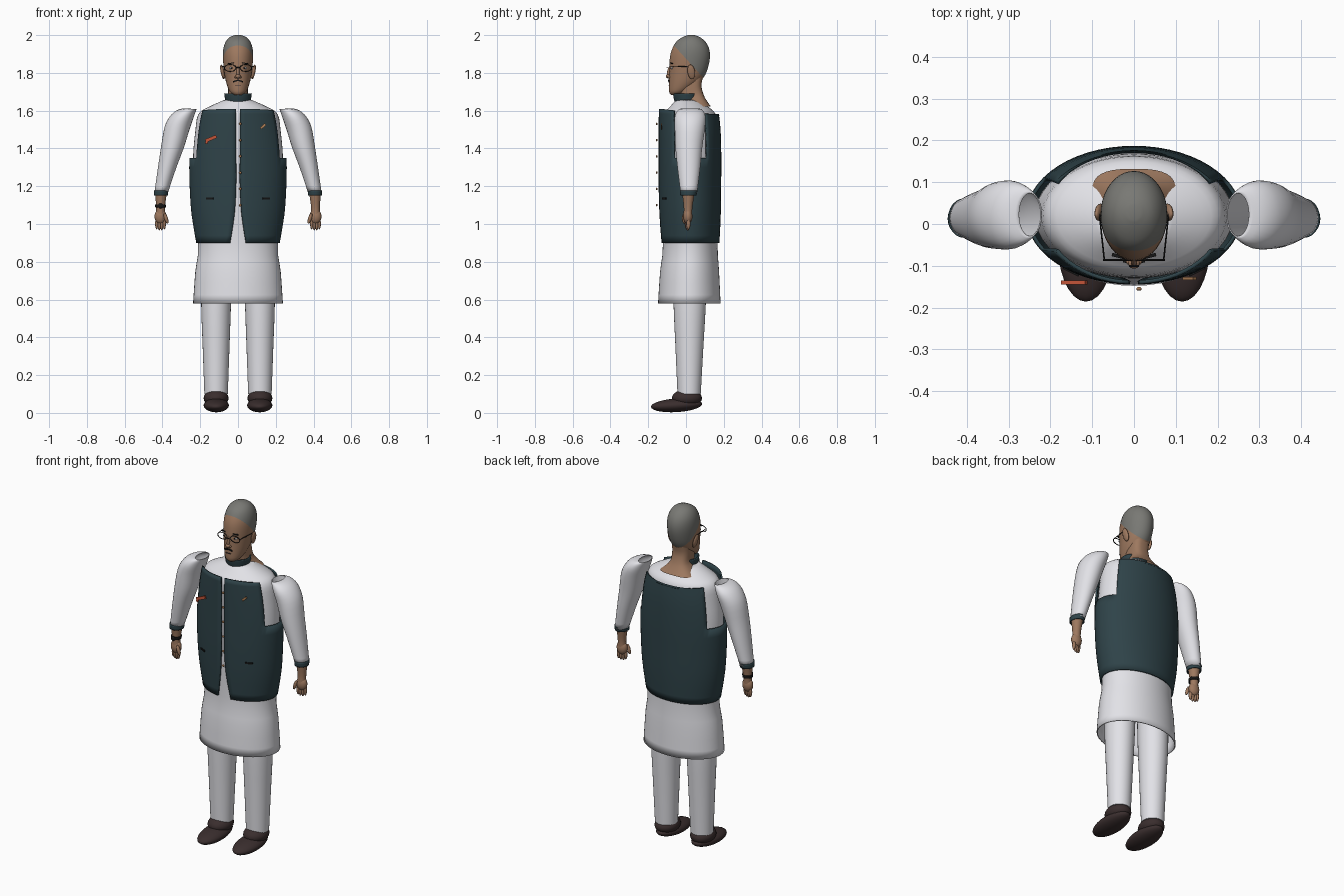
import bpy, bmesh, math
from mathutils import Vector

cube = bpy.data.objects.get("Cube")
if cube:
    bpy.data.objects.remove(cube, do_unlink=True)


def material(name, r, g, b):
    m = bpy.data.materials.new(name)
    m.use_nodes = True
    m.diffuse_color = (r, g, b, 1)
    m.node_tree.nodes["Principled BSDF"].inputs["Base Color"].default_value = (r, g, b, 1)
    return m


WHITE = material("white_cotton", .78, .78, .82)
TEAL = material("dark_teal_wool", .028, .056, .066)
SKIN = material("warm_skin", .34, .19, .115)
HAIR = material("grey_hair", .19, .19, .175)
LEATHER = material("dark_brown_leather", .042, .027, .027)
BLACK = material("black", .008, .008, .008)
RED = material("orange_red", .55, .09, .04)
BROWN = material("button_brown", .4, .2, .09)


def finish(obj, name, mat):
    obj.name = name
    obj.data.materials.append(mat)
    bpy.ops.object.select_all(action='DESELECT')
    bpy.context.view_layer.objects.active = obj
    obj.select_set(True)
    bpy.ops.object.shade_smooth_by_angle(angle=math.radians(50))
    return obj


def ball(name, loc, radii, mat, rot=(0, 0, 0), seg=20):
    bpy.ops.mesh.primitive_uv_sphere_add(segments=seg, ring_count=seg // 2, location=loc, rotation=rot)
    bpy.context.object.scale = radii
    return finish(bpy.context.object, name, mat)


def plate(name, loc, size, mat, rot=(0, 0, 0)):
    bpy.ops.mesh.primitive_cube_add(size=1, location=loc, rotation=rot)
    bpy.context.object.scale = size
    return finish(bpy.context.object, name, mat)


def rod(name, a, b, radius, mat):
    a, b = Vector(a), Vector(b)
    bpy.ops.mesh.primitive_cylinder_add(vertices=10, radius=radius, depth=(b - a).length, location=(a + b) / 2)
    bpy.context.object.rotation_euler = (b - a).to_track_quat('Z', 'Y').to_euler()
    return finish(bpy.context.object, name, mat)


def level(z, rx, front, back, gap=0, x=0):
    """Horizontal section: left and right ends, front and back y, front gap."""
    return (x - rx, z, x + rx, z, front, back, gap)


def mirrored(rings):
    return [(-r[2], r[3], -r[0], r[1], *r[4:]) for r in rings]


def dense(rings, steps=3):
    """Catmull-Rom interpolation between sections."""
    out = []
    for i in range(len(rings) - 1):
        quad = [rings[max(0, min(len(rings) - 1, i + k))] for k in (-1, 0, 1, 2)]
        for s in range(steps):
            t = s / steps
            out.append([.5 * (2 * b + (c - a) * t + (2 * a - 5 * b + 4 * c - d) * t * t
                              + (3 * b - a - 3 * c + d) * t ** 3) for a, b, c, d in zip(*quad)])
    return out + [list(rings[-1])]


def loft(name, rings, mat, seg=32, caps=False, split=False, power=1, tilt=0, edit=None, wall=0):
    bm = bmesh.new()
    rows = []
    for xa, za, xb, zb, front, back, gap in dense(rings):
        start = math.asin(gap / ((xb - xa) / 2)) if split else 0
        row = []
        for j in range(seg + int(split)):
            a = start + (2 * math.pi - 2 * start) * j / seg
            s, c = (math.copysign(abs(f) ** power, f) for f in (math.sin(a), math.cos(a)))
            row.append(bm.verts.new(((xa + xb) / 2 + (xb - xa) / 2 * s,
                                     (front + back) / 2 - (back - front) / 2 * c,
                                     (za + zb) / 2 + (zb - za) / 2 * s)))
        rows.append(row)
    for v in rows[-1]:
        v.co.z -= tilt * (v.co.y - rings[-1][4])
    for lo, hi in zip(rows, rows[1:]):
        for j in range(seg):
            k = (j + 1) % len(lo)
            bm.faces.new((lo[j], lo[k], hi[k], hi[j]))
    if caps:
        bm.faces.new(rows[0][::-1])
        bm.faces.new(rows[-1])
    if edit:
        edit(bm)
    mesh = bpy.data.meshes.new(name)
    bm.to_mesh(mesh)
    bm.free()
    obj = bpy.data.objects.new(name, mesh)
    bpy.context.collection.objects.link(obj)
    if wall:
        obj.modifiers.new("wall", 'SOLIDIFY').thickness = wall
    return finish(obj, name, mat)


# Long shirt, from open hem to neck
loft("long_shirt", [level(.58, .238, -.148, .183), level(.75, .226, -.137, .175), level(.9, .211, -.122, .167),
                    level(1.3, .238, -.13, .17), level(1.5, .225, -.128, .165), level(1.58, .21, -.118, .157),
                    level(1.615, .165, -.09, .125), level(1.66, .065, -.05, .065)], WHITE, seg=48, wall=.006)


# Sleeveless vest with open front and armholes
def armholes(bm):
    hit = [f for f in bm.faces for c in [f.calc_center_median()]
           if c.z > 1.34 and abs(c.x) > .14 and abs(c.y - .02) < .085]
    bmesh.ops.delete(bm, geom=hit, context='FACES')


loft("vest", [level(.9, .221, -.132, .177, .042), level(1.05, .246, -.141, .184, .019),
              level(1.2, .256, -.145, .186, .01), level(1.35, .257, -.145, .187, .01),
              level(1.5, .241, -.145, .183, .01), level(1.61, .217, -.144, .17, .012)],
     TEAL, seg=56, split=True, tilt=.1, edit=armholes, wall=.009)
loft("vest_collar", [level(1.645, .066, -.06, .066), level(1.67, .07, -.066, .066), level(1.69, .073, -.069, .065)],
     TEAL, wall=.008)

# Vest buttons and trimmings
for i in range(6):
    ball("vest_button", (.012, -.155, 1.53 - i * .086), (.007, .005, .007), BROWN, seg=10)
plate("pocket_square", (-.143, -.14, 1.452), (.062, .009, .017), RED, (0, -.4, 0))
plate("pocket_square_fold", (-.165, -.14, 1.437), (.012, .009, .025), RED, (0, .3, 0))
plate("lapel_pin", (.133, -.13, 1.517), (.034, .007, .012), BROWN, (0, -.75, 0))

# Neck spreading over the nape, and head with the hairline cut in
loft("neck", [level(1.622, .1, .02, .132), level(1.645, .075, -.01, .115), level(1.68, .054, -.03, .095),
              level(1.73, .052, -.035, .082), level(1.78, .05, -.03, .09)], SKIN, power=.7)


def hairline(bm):
    normal = Vector((0, 1.1, 1))
    point = Vector((0, 0, 1.875))
    bmesh.ops.bisect_plane(bm, geom=bm.verts[:] + bm.edges[:] + bm.faces[:], plane_co=point, plane_no=normal)
    for f in bm.faces:
        f.material_index = int((f.calc_center_median() - point).dot(normal) > 0)


head = loft("head", [level(1.684, .022, -.08, -.03), level(1.70, .043, -.089, .005), level(1.74, .06, -.09, .062),
                     level(1.79, .071, -.089, .102), level(1.85, .078, -.088, .122), level(1.9, .08, -.082, .127),
                     level(1.94, .075, -.067, .118), level(1.97, .062, -.047, .098), level(1.99, .042, -.016, .072),
                     level(2, .015, .01, .045)], SKIN, seg=40, caps=True, edit=hairline)
head.data.materials.append(HAIR)

# Face
ball("nose_bridge", (0, -.088, 1.805), (.008, .012, .035), SKIN, (-.2, 0, 0))
ball("nose_tip", (0, -.094, 1.782), (.014, .013, .011), SKIN)
plate("mouth", (0, -.09, 1.735), (.03, .006, .004), LEATHER)
for s in (-1, 1):
    ball("ear", (s * .082, .028, 1.805), (.01, .02, .04), SKIN, (.15, s * .2, 0))
    ball("nostril", (s * .011, -.09, 1.778), (.008, .008, .007), SKIN, seg=12)
    ball("eye", (s * .034, -.074, 1.825), (.013, .006, .006), WHITE, seg=12)
    ball("pupil", (s * .034, -.079, 1.825), (.005, .003, .005), BLACK, seg=10)
    plate("eyebrow", (s * .037, -.077, 1.851), (.032, .008, .005), BLACK, (0, s * .1, s * .25))
    plate("moustache", (s * .013, -.091, 1.757), (.026, .006, .007), BLACK, (0, s * .3, s * .15))
    # Spectacles
    bpy.ops.mesh.primitive_torus_add(major_radius=.031, minor_radius=.0028, major_segments=24, minor_segments=6,
                                     location=(s * .041, -.086, 1.826), rotation=(math.pi / 2, 0, 0))
    bpy.context.object.scale = (1, .6, 1)
    finish(bpy.context.object, "spectacle_rim", BLACK)
    rod("spectacle_arm", (s * .071, -.086, 1.832), (s * .083, .025, 1.835), .002, BLACK)
rod("spectacle_bridge", (-.012, -.1, 1.828), (.012, -.1, 1.828), .0025, BLACK)

# Limbs: sections run inner edge (x, z), outer edge (x, z), front y, back y, gap
SLEEVE = [(.371, 1.165, .443, 1.165, -.029, .059, 0), (.326, 1.3, .425, 1.29, -.045, .075, 0),
          (.288, 1.4, .407, 1.41, -.056, .086, 0), (.26, 1.49, .387, 1.52, -.06, .1, 0),
          (.24, 1.55, .352, 1.58, -.06, .104, 0), (.226, 1.59, .312, 1.607, -.047, .092, 0),
          (.22, 1.608, .275, 1.612, -.03, .075, 0)]
CUFF = [level(1.15, .038, -.03, .055, x=.408), level(1.178, .038, -.033, .061, x=.407)]
FOREARM = [level(1.05, .024, -.013, .033, x=.41), level(1.09, .023, -.012, .034, x=.41),
           level(1.16, .031, -.02, .045, x=.408)]
WATCH = [level(1.088, .028, -.018, .04, x=.41), level(1.104, .029, -.018, .041, x=.41)]
LEG = [level(.1, .062, -.045, .078, x=.116), level(.35, .071, -.056, .092, x=.116),
       level(.58, .079, -.066, .105, x=.116), level(.8, .08, -.068, .11, x=.112)]

for s, side in ((1, "left"), (-1, "right")):
    def flip(rings):
        return rings if s > 0 else mirrored(rings)

    loft(side + "_sleeve", flip(SLEEVE), WHITE, wall=.003)
    loft(side + "_cuff", flip(CUFF), TEAL, seg=24, wall=.005)
    loft(side + "_forearm", flip(FOREARM), SKIN, seg=20)
    loft(side + "_trouser_leg", flip(LEG), WHITE, caps=True)

    # Hand
    ball(side + "_palm", (s * .41, .01, 1.04), (.032, .024, .04), SKIN)
    for i in range(4):
        ball(side + "_finger", (s * (.39 + i * .0135), .004 + i * .003, 1.002 - (i in (1, 2)) * .006),
             (.0085, .011, .031), SKIN, seg=12)
    ball(side + "_thumb", (s * .381, -.01, 1.03), (.01, .011, .03), SKIN, (0, s * .3, 0), seg=12)

    # Shoe
    ball(side + "_shoe_sole", (s * .115, -.05, .04), (.067, .136, .036), LEATHER, (.06, 0, 0), seg=28)
    ball(side + "_shoe_upper", (s * .116, .005, .078), (.066, .08, .047), LEATHER, seg=24)

    # Vest pocket slit
    plate(side + "_vest_pocket", (s * .15, -.113, 1.135), (.042, .008, .009), BLACK, (0, 0, s * .46))

loft("wristwatch", mirrored(WATCH), BLACK, seg=24, wall=.004)
ball("wristwatch_face", (-.41, -.02, 1.096), (.014, .006, .014), BLACK, seg=14)
